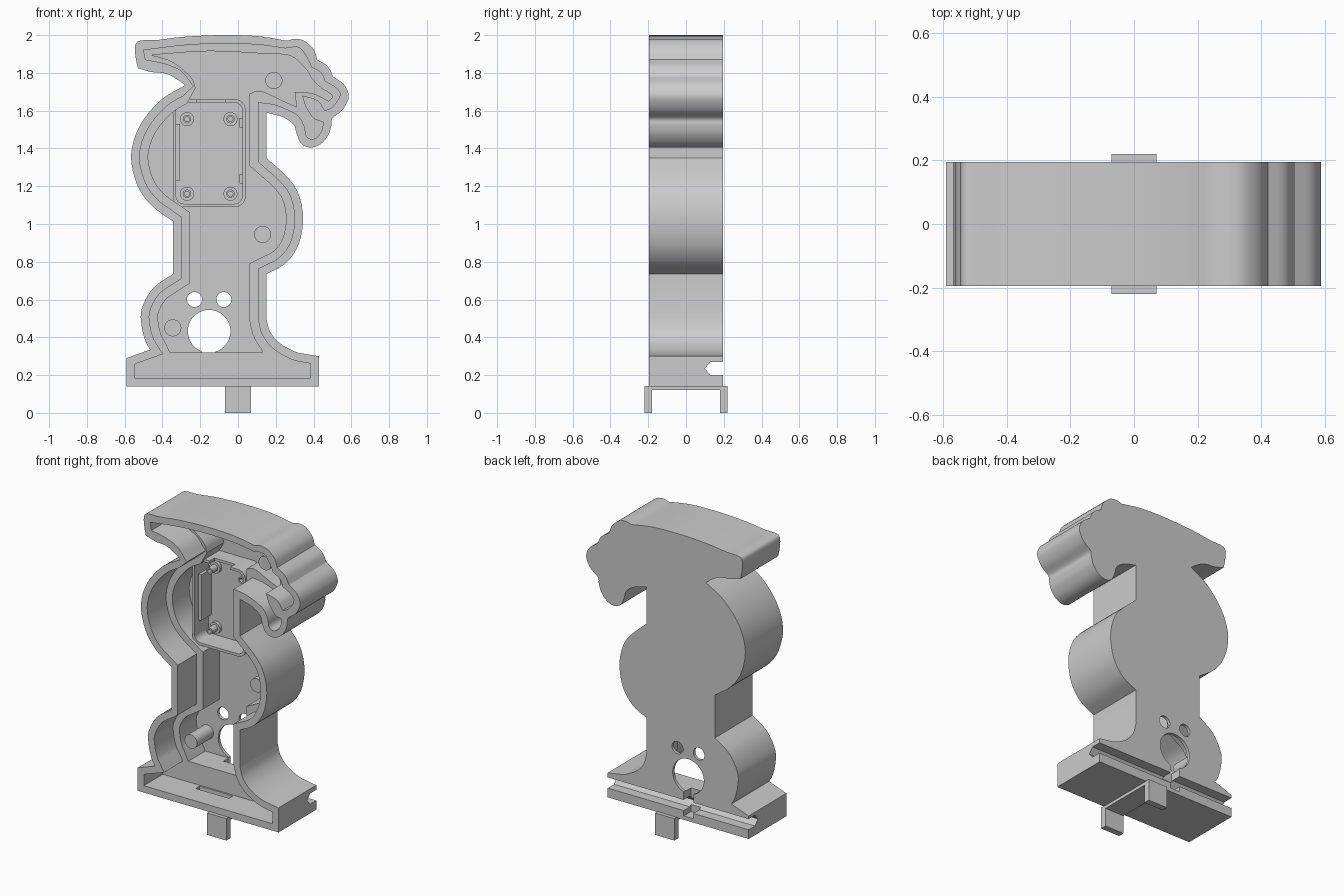
import bpy
import bmesh
from math import cos, sin, pi
from mathutils import Vector

default = bpy.data.objects.get("Cube")
if default:
    bpy.data.objects.remove(default, do_unlink=True)

COLOR = (0.6, 0.6, 0.6, 1)
gray = bpy.data.materials.new("plain gray")
gray.use_nodes = True
gray.diffuse_color = COLOR
gray.node_tree.nodes["Principled BSDF"].inputs["Base Color"].default_value = COLOR


def path(chunks):
    """Join chunks of (x, z) points; chunks are curved inside and cornered at their ends."""
    points = [Vector(chunks[0][0])]
    for chunk in chunks:
        knots = [points[-1]] + [Vector(p) for p in chunk if (Vector(p) - points[-1]).length > 0.0001]
        if len(knots) == 2:
            points.append(knots[1])
            continue
        for i in range(len(knots) - 1):
            b, c = knots[i], knots[i + 1]
            a = knots[i - 1] if i else b * 2 - c
            d = knots[i + 2] if i + 2 < len(knots) else c * 2 - b
            for step in range(1, 5):
                t = step / 4
                points.append(0.5 * (2 * b + (c - a) * t + (2 * a - 5 * b + 4 * c - d) * t * t
                                     + (3 * b - a - 3 * c + d) * t ** 3))
    return points


def inset(points, distance):
    """Shift an open counter-clockwise path inward with mitred corners."""
    normals = []
    for p, q in zip(points, points[1:]):
        along = (q - p).normalized()
        normals.append(Vector((-along.y, along.x)))
    result = []
    for i, p in enumerate(points):
        before = normals[max(i - 1, 0)]
        after = normals[min(i, len(normals) - 1)]
        result.append(p + (before + after) * distance / max(1 + before.dot(after), 0.3))
    return result


def prism(name, points, front, back):
    """Extrude a counter-clockwise (x, z) outline along y, from front to a larger back."""
    bm = bmesh.new()
    near = [bm.verts.new((p[0], front, p[1])) for p in points]
    far = [bm.verts.new((p[0], back, p[1])) for p in points]
    bm.faces.new(near)
    bm.faces.new(far[::-1])
    for i in range(len(near)):
        j = (i + 1) % len(near)
        bm.faces.new((near[j], near[i], far[i], far[j]))
    mesh = bpy.data.meshes.new(name)
    bm.to_mesh(mesh)
    bm.free()
    mesh.materials.append(gray)
    obj = bpy.data.objects.new(name, mesh)
    bpy.context.collection.objects.link(obj)
    return obj


def box(name, x0, x1, front, back, z0, z1):
    return prism(name, [(x0, z0), (x1, z0), (x1, z1), (x0, z1)], front, back)


def circle(x, z, radius, count=32):
    return [(x + radius * cos(2 * pi * i / count), z + radius * sin(2 * pi * i / count))
            for i in range(count)]


def rounded(x0, x1, z0, z1, radius):
    points = []
    corners = [(x1 - radius, z1 - radius), (x0 + radius, z1 - radius),
               (x0 + radius, z0 + radius), (x1 - radius, z0 + radius)]
    for quarter, (x, z) in enumerate(corners):
        for i in range(7):
            angle = (quarter + i / 6) * pi / 2
            points.append((x + radius * cos(angle), z + radius * sin(angle)))
    return points


def cut(obj, cutters):
    """Subtract the cutters one by one, keeping each result that is still solid."""
    for cutter in cutters:
        mod = obj.modifiers.new("cut", "BOOLEAN")
        mod.operation = "DIFFERENCE"
        mod.solver = "EXACT"
        mod.object = cutter
        bpy.context.view_layer.update()
        graph = bpy.context.evaluated_depsgraph_get()
        mesh = bpy.data.meshes.new_from_object(obj.evaluated_get(graph))
        obj.modifiers.clear()
        if len(mesh.polygons):
            obj.data = mesh
        bpy.data.objects.remove(cutter, do_unlink=True)
    return obj


# Body sides, from the foot up the right edge and down the left edge
right_side = path([
    [(-.08, .14), (.43, .14)], [(.43, .3)], [(.365, .31)],
    [(.3, .325), (.22, .37), (.17, .43), (.15, .5)], [(.15, .735)],
    [(.25, .79), (.32, .89), (.345, 1.03), (.32, 1.16), (.26, 1.25), (.15, 1.35)],
    [(.15, 1.59)]])
left_side = path([
    [(-.28, 1.735), (-.41, 1.655), (-.52, 1.52), (-.566, 1.365), (-.535, 1.21),
     (-.46, 1.1), (-.345, 1.015)], [(-.345, .735)],
    [(-.45, .66), (-.51, .55), (-.51, .46), (-.49, .38), (-.465, .335)],
    [(-.53, .312)], [(-.59, .29)], [(-.59, .14)], [(-.08, .14)]])

# Head and crest: outer edge, front opening and deep opening
head_outer = path([
    [(.15, 1.59), (.24, 1.565), (.295, 1.525), (.31, 1.48), (.335, 1.425), (.385, 1.405),
     (.44, 1.425), (.48, 1.475), (.495, 1.525)],
    [(.5, 1.56), (.55, 1.6), (.58, 1.65), (.585, 1.69), (.56, 1.74), (.505, 1.78)],
    [(.475, 1.835), (.42, 1.87)], [(.4, 1.925), (.35, 1.97), (.3, 1.98), (.26, 1.97)],
    [(.1, 1.995), (-.1, 2), (-.3, 1.99), (-.42, 1.975), (-.52, 1.97), (-.545, 1.94),
     (-.54, 1.87), (-.53, 1.825)],
    [(-.46, 1.805), (-.385, 1.797), (-.33, 1.77), (-.28, 1.735)]])
head_front = path([
    [(.105, 1.645), (.2, 1.63), (.31, 1.58), (.35, 1.52), (.36, 1.47), (.385, 1.45),
     (.42, 1.46), (.445, 1.5), (.45, 1.54)],
    [(.4, 1.56), (.36, 1.62), (.34, 1.68)], [(.42, 1.655), (.46, 1.6)],
    [(.5, 1.62), (.54, 1.68), (.52, 1.72), (.46, 1.755)], [(.44, 1.8), (.39, 1.83)],
    [(.36, 1.89), (.32, 1.935), (.25, 1.93)],
    [(.1, 1.95), (-.1, 1.955), (-.3, 1.945), (-.5, 1.92)], [(-.49, 1.87)],
    [(-.39, 1.85), (-.3, 1.81), (-.235, 1.73)]])
head_deep = path([
    [(.06, 1.69), (.12, 1.705), (.22, 1.66), (.31, 1.62)], [(.3, 1.7)],
    [(.4, 1.69), (.48, 1.65)], [(.5, 1.68), (.44, 1.72), (.39, 1.77)],
    [(.36, 1.82), (.28, 1.89), (.17, 1.9)], [(-.15, 1.915), (-.46, 1.895)],
    [(-.35, 1.86), (-.25, 1.78), (-.225, 1.72)]])

SHELF = 0.32
outer = right_side[:-1] + head_outer[:-1] + left_side[:-1]
front_opening = inset(right_side, .045)[:-1] + head_front + inset(left_side, .045)[1:-1]
deep_right = [p for p in inset(right_side, .09)[:-1] if p.y > SHELF + .01]
deep_left = [p for p in inset(left_side, .09)[1:] if p.y > SHELF + .01]
deep_opening = [(.13, SHELF)] + deep_right + head_deep + deep_left + [(-.36, SHELF)]

# Hollow shell with a stepped ledge, cable holes and a rear rail groove
rail = prism("rail_cutter", [(.3, .2), (.3, .27), (.13, .27), (.1, .235), (.13, .2)], -.8, .8)
for v in rail.data.vertices:
    v.co = (-v.co.y, v.co.x, v.co.z)
body = cut(prism("body_shell", outer, -.195, .195), [
    prism("front_cutter", front_opening, -.3, 0),
    prism("deep_cutter", deep_opening, -.003, .175),
    prism("large_hole_cutter", circle(-.153, .432, .113, 48), .1, .3),
    prism("small_hole_cutter", circle(-.23, .6, .04), .1, .3),
    prism("small_hole_cutter", circle(-.075, .6, .04), .1, .3),
    rail,
    box("cable_cutter", -.19, -.12, .12, .3, .165, .34),
    box("floor_slot_cutter", -.27, -.03, -.05, -.01, .155, .2)])

# Module tray on the back plate
cut(prism("module_tray", rounded(-.345, .04, 1.09, 1.66, .055), .02, .18), [
    prism("tray_cutter", rounded(-.328, .023, 1.107, 1.643, .042), -.1, .165),
    box("tray_notch_cutter", -.22, -.07, -.1, .07, 1.62, 1.7)])
box("tray_left_clip", -.335, -.308, .06, .17, 1.23, 1.53)
for z in (1.24, 1.535):
    box("tray_right_clip", .008, .03, .06, .17, z - .025, z + .025)
for x in (-.27, -.04):
    for z in (1.16, 1.555):
        prism("tray_peg_base", circle(x, z, .037), .145, .17)
        cut(prism("tray_peg", circle(x, z, .022, 24), .09, .17),
            [prism("peg_cutter", circle(x, z, .013, 16), 0, .14)])

# Closing posts
for x, z in ((.19, 1.76), (.13, .945), (-.345, .45)):
    prism("closing_post", circle(x, z, .045), .005, .18)

# Bracket under the foot
box("bracket_bridge", -.07, .07, -.22, .22, .12, .143)
for front in (-.22, .18):
    box("bracket_leg", -.07, .07, front, front + .04, 0, .143)

# Smooth the curved walls and keep the corners sharp
for obj in bpy.context.scene.objects:
    obj.select_set(obj.type == "MESH")
bpy.context.view_layer.objects.active = body
bpy.ops.object.shade_smooth_by_angle(angle=pi / 6)
